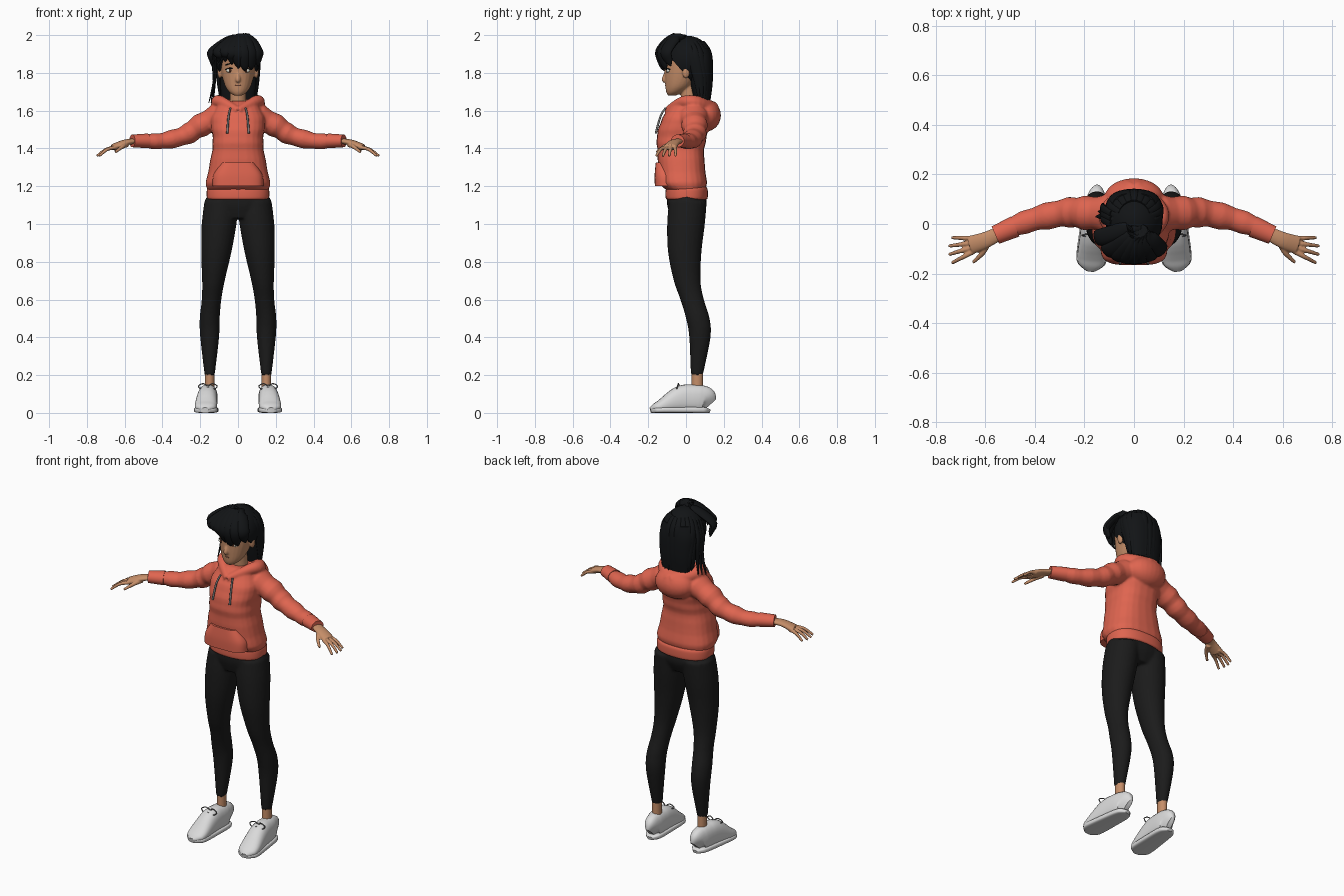
import bpy, bmesh, math, random
from mathutils import Vector

if "Cube" in bpy.data.objects:
    bpy.data.objects.remove(bpy.data.objects["Cube"])
random.seed(4)


def material(name, red, green, blue):
    made = bpy.data.materials.new(name)
    made.use_nodes = True
    made.diffuse_color = (red, green, blue, 1)
    shader = made.node_tree.nodes["Principled BSDF"]
    shader.inputs["Base Color"].default_value = (red, green, blue, 1)
    shader.inputs["Roughness"].default_value = .8
    return made


skin = material("tan skin", .56, .27, .14)
coral = material("coral fabric", .74, .13, .08)
black = material("black leggings", .011, .011, .011)
hair = material("black hair", .006, .007, .008)
white = material("white shoe", .7, .7, .7)
grey = material("grey cord", .2, .2, .2)
eye_white = material("eye white", .7, .7, .6)
brown = material("brown iris", .06, .02, .01)
lip = material("lip", .4, .15, .09)

ABOVE, BEHIND = Vector((0, 0, 1)), Vector((0, 1, 0))
SIDES = {"left": 1, "right": -1}


def finish(obj):
    bpy.ops.object.select_all(action='DESELECT')
    obj.select_set(True)
    bpy.context.view_layer.objects.active = obj
    bpy.ops.object.shade_smooth_by_angle(angle=math.radians(50))
    return obj


def blend(a, b, c, d, t):
    """Catmull-Rom point between b and c."""
    return (b * 2 + (c - a) * t + (a * 2 - b * 5 + c * 4 - d) * t ** 2
            + (b * 3 - a - c * 3 + d) * t ** 3) / 2


def densify(rows, steps):
    rows = [Vector(row) for row in rows]
    padded = [rows[0], *rows, rows[-1]]
    path = [blend(*padded[i:i + 4], k / steps) for i in range(len(rows) - 1) for k in range(steps)]
    return path + [rows[-1]]


def level(z, wide, front, back, x=0):
    """One level cross-section: centre, half width and half depth."""
    return x, (front + back) / 2, z, wide, (back - front) / 2


def loft(name, rows, mat, ref=None, power=2, steps=5, sides=24, ripple=0, mirror=1):
    """Smooth skin over oval sections; they lie level unless ref sets their up direction."""
    path = densify([(row[0] * mirror, *row[1:]) for row in rows], steps)
    bm = bmesh.new()
    rings = []
    for j, spot in enumerate(path):
        across, up = Vector((1, 0, 0)), BEHIND
        centre = Vector(spot[:3])
        if ref:
            tangent = Vector(path[min(j + 1, len(path) - 1)][:3]) - Vector(path[max(j - 1, 0)][:3])
            across = tangent.cross(ref).normalized()
            up = across.cross(tangent).normalized()
        swell = 1 + ripple * math.sin(j * math.pi / 2)
        ring = []
        for k in range(sides):
            angle = math.tau * k / sides
            u, v = (math.copysign(abs(f(angle)) ** (2 / power), f(angle)) for f in (math.cos, math.sin))
            ring.append(bm.verts.new(centre + (across * spot[3] * u + up * spot[4] * v) * swell))
        rings.append(ring)
    for low, high in zip(rings, rings[1:]):
        for k in range(sides):
            bm.faces.new((low[k], low[k - 1], high[k - 1], high[k]))
    bm.faces.new(rings[0])
    bm.faces.new(rings[-1])
    bmesh.ops.recalc_face_normals(bm, faces=bm.faces)
    mesh = bpy.data.meshes.new(name)
    bm.to_mesh(mesh)
    bm.free()
    mesh.materials.append(mat)
    obj = bpy.data.objects.new(name, mesh)
    bpy.context.collection.objects.link(obj)
    return finish(obj)


def tube(name, points, mat, start, end, ref=ABOVE, flat=1, bulge=0, **options):
    """Tapered oval tube through a few points."""
    rows = []
    for i, point in enumerate(points):
        u = i / (len(points) - 1)
        radius = start + (end - start) * u + bulge * math.sin(math.pi * u)
        rows.append((*point, radius, radius * flat))
    return loft(name, rows, mat, ref, **options)


def ball(name, place, size, mat):
    bpy.ops.mesh.primitive_uv_sphere_add(segments=24, ring_count=16, radius=1, location=place, scale=size)
    obj = bpy.context.object
    obj.name = name
    obj.data.materials.append(mat)
    bpy.ops.object.transform_apply(location=True, rotation=False, scale=True)
    return finish(obj)


def fuse(name, parts, voxel, rounds):
    """Join closed parts into one soft skin."""
    bpy.ops.object.select_all(action='DESELECT')
    for part in parts:
        part.select_set(True)
    bpy.context.view_layer.objects.active = parts[0]
    bpy.ops.object.join()
    parts[0].name = name
    remesh = parts[0].modifiers.new("skin", 'REMESH')
    remesh.mode, remesh.voxel_size, remesh.use_smooth_shade = 'VOXEL', voxel, True
    soften = parts[0].modifiers.new("soften", 'SMOOTH')
    soften.factor, soften.iterations = .5, rounds


# Leggings: hips and two legs that lean inward above the calf
leg = [level(z, wide, front, back, x=.15 - max(0, z - .5) / 10) for z, wide, front, back in (
    (.2, .027, .025, .09), (.4, .05, .017, .13), (.5, .053, 0, .125), (.6, .052, -.03, .095),
    (.7, .06, -.065, .077), (.85, .08, -.095, .082), (1, .092, -.1, .1), (1.12, .09, -.09, .11))]
hips = [level(z=1.03, wide=.13, front=-.08, back=.08), level(z=1.1, wide=.18, front=-.1, back=.11),
        level(z=1.17, wide=.15, front=-.1, back=.1)]
parts = [loft("hips", hips, black)]
parts += [loft("leg", leg, black, mirror=side) for side in SIDES.values()]
fuse("leggings", parts, voxel=.008, rounds=4)

# Hoodie body, sleeves and hood
torso = [level(z=1.18, wide=.16, front=-.1, back=.1), level(z=1.22, wide=.17, front=-.14, back=.11),
         level(z=1.37, wide=.14, front=-.15, back=.095), level(z=1.46, wide=.135, front=-.155, back=.11),
         level(z=1.55, wide=.145, front=-.13, back=.12), level(z=1.63, wide=.11, front=-.08, back=.11),
         level(z=1.65, wide=.08, front=-.05, back=.08)]
parts = [loft("torso", torso, coral, power=2.5, ripple=.012)]
sleeve = [(.1, .04, 1.57), (.2, .045, 1.52), (.28, .045, 1.47), (.4, .02, 1.44), (.5, -.015, 1.44)]
collar = [(0, -.1, 1.6), (.085, -.02, 1.645), (.1, .05, 1.64), (0, .135, 1.6)]
for side in SIDES.values():
    parts.append(tube("sleeve", sleeve, coral, start=.075, end=.04, flat=.9, ripple=.06, mirror=side))
    parts.append(tube("collar", collar, coral, start=.02, end=.05, mirror=side))
parts.append(ball("hood", (0, .105, 1.575), (.12, .08, .085), coral))
fuse("hoodie", parts, voxel=.007, rounds=3)
hem = [level(z, wide=.165 - inset, front=inset - .108, back=.115 - inset)
       for z, inset in ((1.13, .007), (1.14, 0), (1.18, 0), (1.195, .007))]
loft("hoodie_hem", hem, coral, power=2.4, sides=48)
pocket = [level(z=1.2, wide=.135, front=-.165, back=0), level(z=1.26, wide=.13, front=-.166, back=0),
          level(z=1.325, wide=.09, front=-.16, back=0)]
loft("front_pocket", pocket, coral, power=3.5, sides=48)

# Cuffs, hood cords and hands
for label, side in SIDES.items():
    tube(label + "_cuff", [(.48, -.01, 1.44), (.56, -.045, 1.44)], coral, start=.044, end=.038, flat=.88,
         mirror=side)
    cord = [(.04, -.108, 1.615), (.05, -.135, 1.57), (.057, -.16, 1.48)]
    tube(label + "_cord", cord, grey, start=.005, end=.006, ref=BEHIND, sides=8, mirror=side)
    palm = [(.54, -.035, 1.44), (.6, -.065, 1.43), (.66, -.085, 1.405)]
    parts = [tube("palm", palm, skin, start=.028, end=.038, flat=.5, mirror=side)]
    for k in range(4):
        base = Vector((.65, -.058 - .018 * k, 1.405))
        tip = Vector((.735 + .014 * math.sin(math.pi * k / 3), -.055 - .034 * k, 1.36))
        knuckle = (base + tip) / 2 + ABOVE * .012
        parts.append(tube("finger", [base, knuckle, tip], skin, start=.011, end=.007, sides=12, mirror=side))
    thumb = [(.59, -.07, 1.42), (.61, -.115, 1.41), (.65, -.155, 1.38)]
    parts.append(tube("thumb", thumb, skin, start=.015, end=.007, sides=12, mirror=side))
    fuse(label + "_hand", parts, voxel=.004, rounds=2)


def shoe_rows(thickness, rim, slope):
    """Sections from heel to toe, flat on the ground and lower toward the toe."""
    rows = []
    for k in range(13):
        t = min(max(k / 12, .01), .99)
        edge = math.sqrt(1 - abs(2 * t - 1) ** 6)
        ramp = max(0, (t - .4) / .6)
        half = (thickness - slope * ramp * ramp * (3 - 2 * ramp)) / 2 * math.sqrt(edge)
        rows.append((.15 + .025 * t, .13 - .32 * t, half, (rim + .02 * t) * edge, half))
    return rows


# Ankles, shoes and laces
for label, side in SIDES.items():
    tube(label + "_ankle", [(.15, .06, .08), (.15, .06, .21)], skin, start=.025, end=.025, ref=BEHIND,
         flat=1.2, mirror=side)
    loft(label + "_shoe", shoe_rows(thickness=.15, rim=.044, slope=.1), white, ABOVE, 2.4, mirror=side)
    loft(label + "_sole", shoe_rows(thickness=.032, rim=.048, slope=0), white, ABOVE, 4, mirror=side)
    for k in range(4):
        y, z = -.02 - k * .022, .145 - k * .013
        lace = [(.16 + reach, y, z - abs(reach) * .6) for reach in (-.035, 0, .035)]
        tube(label + "_lace", lace, grey, start=.004, end=.004, sides=8, mirror=side)
    for way in (-1, 1):
        bow = [(.16 + way * .025 * (1 - math.cos(turn)), -.035 - .01 * turn / 3, .14 + .015 * math.sin(turn))
               for turn in (0, 1.5, 3, 4.5, 6)]
        tube(label + "_bow", bow, grey, start=.003, end=.003, ref=BEHIND, sides=8, mirror=side)

# Head, neck, nose and ears
skull = [level(z=1.68, wide=.02, front=-.095, back=-.055), level(z=1.7, wide=.048, front=-.105, back=-.01),
         level(z=1.74, wide=.072, front=-.11, back=.04), level(z=1.82, wide=.091, front=-.115, back=.095),
         level(z=1.9, wide=.092, front=-.115, back=.11), level(z=1.96, wide=.05, front=-.06, back=.06)]
parts = [loft("skull", skull, skin)]
parts.append(tube("neck", [(0, .025, 1.58), (0, .01, 1.74)], skin, start=.045, end=.042, ref=BEHIND))
parts.append(tube("nose", [(0, -.11, 1.755), (0, -.115, 1.768), (0, -.1, 1.82)], skin,
                  start=.01, end=.006, ref=BEHIND, bulge=.005))
parts += [ball("ear", (side * .096, 0, 1.805), (.013, .02, .034), skin) for side in SIDES.values()]
fuse("head", parts, voxel=.005, rounds=2)

# Painted-looking face details
ball("lips", (0, -.1, 1.733), (.022, .011, .006), lip)
for label, side in SIDES.items():
    ball(label + "_eye", (side * .042, -.093, 1.812), (.021, .012, .011), eye_white)
    ball(label + "_iris", (side * .041, -.099, 1.812), (.009, .008, .01), brown)
    for part, z in (("_lash", 1.818), ("_brow", 1.842)):
        line = [(.017, -.106, z), (.04, -.105, z + .007), (.066, -.085, z)]
        tube(label + part, line, hair, start=.003, end=.003, sides=8, mirror=side)

# Hair: cap cut along the hairline
cap = ball("hair_cap", (0, .012, 1.865), (.116, .125, .131), hair)
bm = bmesh.new()
bm.from_mesh(cap.data)
bmesh.ops.bisect_plane(bm, geom=[*bm.verts, *bm.edges, *bm.faces], plane_co=(0, -.1, 1.9),
                       plane_no=(0, -.75, -.66), clear_outer=True)
bmesh.ops.holes_fill(bm, edges=[edge for edge in bm.edges if edge.is_boundary])
bm.to_mesh(cap.data)
bm.free()
finish(cap)


def lock(name, points, outward, bulge):
    tube(name, points, hair, start=.015, end=.003, ref=Vector(outward), flat=.55, bulge=bulge, sides=12)


# Long back hair with separate locks over it
back_hair = [level(z=1.93, wide=.09, front=0, back=.125), level(z=1.86, wide=.11, front=0, back=.14),
             level(z=1.75, wide=.104, front=.02, back=.14), level(z=1.66, wide=.09, front=.04, back=.13)]
loft("back_hair", back_hair, hair, power=2.4)
for k in range(13):
    angle = math.radians(k * 17 - 12)
    c, s = math.cos(angle), math.sin(angle)
    strand = [(c * .06, .02 + s * .07, 1.965), (c * .104, .04 + s * .085, 1.9),
              (c * .104, .07 + s * .062, 1.77), (c * .094, .08 + s * .05, random.uniform(1.64, 1.67))]
    lock("back_lock", strand, (c, s, 0), bulge=.014)
for k in range(3):
    y = k * .02
    strand = [(-.09, y, 1.94), (-.124, y + .02, 1.86), (-.125, y + .03, 1.76), (k * .012 - .155, y + .03, 1.64)]
    lock("side_lock", strand, (-1, 0, 0), bulge=.01)

# Fringe swept from the parting
for k in range(8):
    x = k * .035 - .138
    y = -.01 - .115 * math.sqrt(1 - (x / .142) ** 2)
    low = 1.835 + .025 * math.sin(k * .9)
    strand = [(.03, -.01, 1.98), (.02 + x * .45, y * .65, 1.982), (x, y - .018, 1.915),
              (x, y - .006, low + .03), (x, y + .006, low)]
    lock("fringe_lock", strand, (x, y, 0), bulge=.026)
